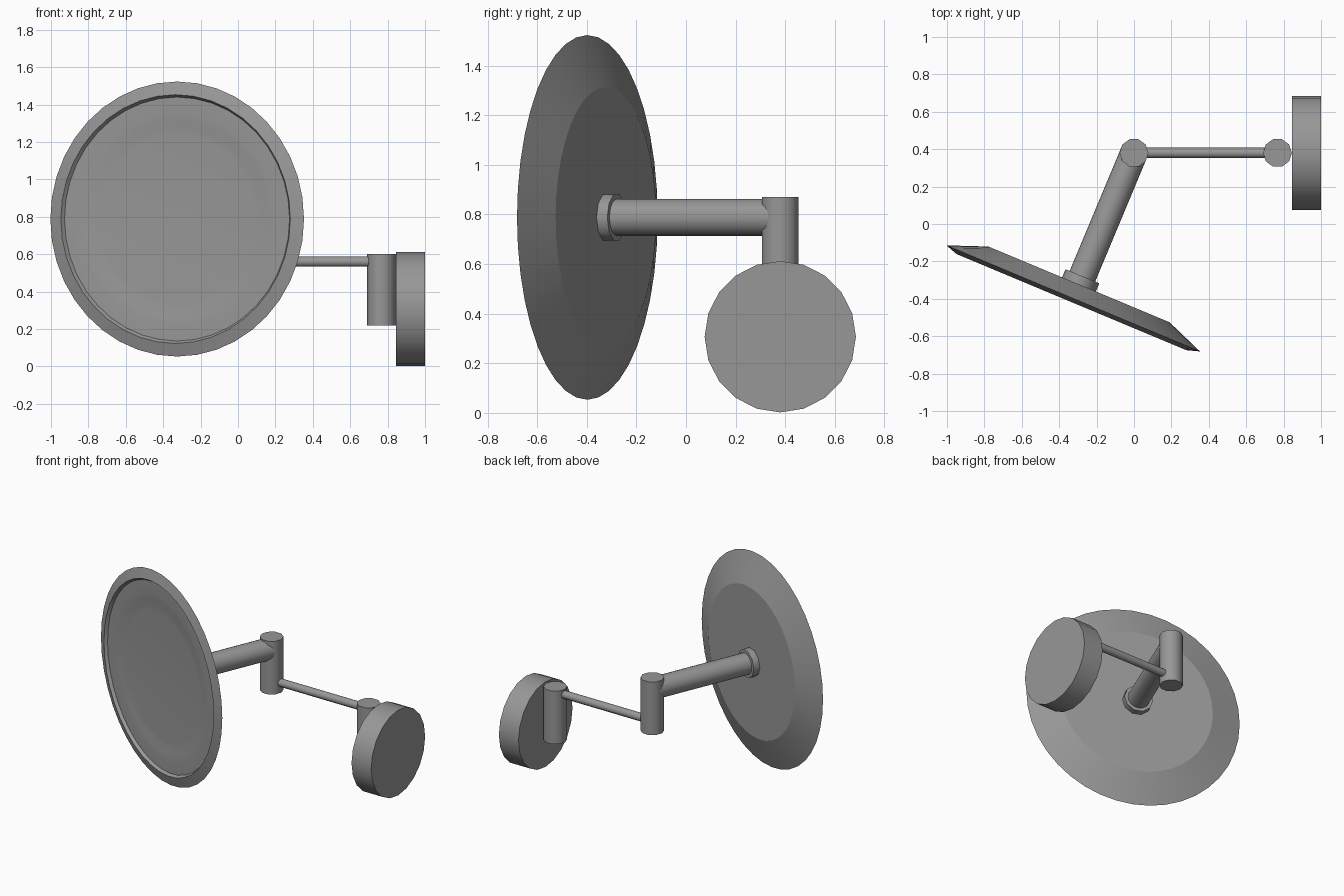
import bpy
import bmesh
from math import atan2, cos, sin, pi, radians
from mathutils import Matrix, Vector

cube = bpy.data.objects.get("Cube")
if cube:
    bpy.data.objects.remove(cube)

metal = bpy.data.materials.new("grey_metal")
metal.use_nodes = True
GREY = (0.31, 0.31, 0.31, 1)
metal.diffuse_color = GREY
metal.node_tree.nodes["Principled BSDF"].inputs["Base Color"].default_value = GREY


def lathe(name, profile, sides, origin, axis, smooth=40):
    """Turn (radius, distance) points around an axis, with flat end caps."""
    z = Vector(axis).normalized()
    y = Vector((0, 1, 0)) if abs(z.z) > 0.9 else Vector((0, 0, 1))
    x = y.cross(z)
    frame = Matrix((x, y, z)).transposed().to_4x4()
    bm = bmesh.new()
    rings = []
    for radius, distance in profile:
        turns = [2 * pi * i / sides for i in range(sides)]
        rings.append([bm.verts.new((radius * cos(t), radius * sin(t), distance)) for t in turns])
    for low, high in zip(rings, rings[1:]):
        for i in range(sides):
            j = (i + 1) % sides
            bm.faces.new((low[i], low[j], high[j], high[i]))
    bm.faces.new(rings[0][::-1])
    bm.faces.new(rings[-1])
    mesh = bpy.data.meshes.new(name)
    bm.to_mesh(mesh)
    bm.free()
    mesh.materials.append(metal)
    obj = bpy.data.objects.new(name, mesh)
    obj.matrix_world = Matrix.Translation(origin) @ frame
    bpy.context.collection.objects.link(obj)
    bpy.ops.object.select_all(action="DESELECT")
    obj.select_set(True)
    bpy.context.view_layer.objects.active = obj
    bpy.ops.object.shade_smooth_by_angle(angle=radians(smooth))
    return obj


def rod(name, radius, start, end, sides):
    axis = Vector(end) - Vector(start)
    return lathe(name, [(radius, 0), (radius, axis.length)], sides, start, axis)


ARM_Y = 0.38
POST_X = 0.767

# Wall mount, hinge posts and the thin lower arm
rod("wall_plate", 0.305, (0.845, ARM_Y, 0.307), (1, ARM_Y, 0.307), 20)
rod("wall_post", 0.077, (POST_X, ARM_Y, 0.22), (POST_X, ARM_Y, 0.6), 10)
rod("elbow_post", 0.077, (0, ARM_Y, 0.49), (0, ARM_Y, 0.87), 10)
rod("lower_arm", 0.028, (0, ARM_Y, 0.56), (POST_X, ARM_Y, 0.56), 10)

# Upper arm, collar and mirror share one swung axis
pivot = Vector((0, ARM_Y, 0.788))
aim = Vector((-0.386, -0.923, 0)).normalized()
rod("upper_arm", 0.074, pivot, pivot + aim * 0.74, 20)
rod("mirror_collar", 0.098, pivot + aim * 0.715, pivot + aim * 0.765, 10)

# Mirror: flat back, flared rim, shallow recess and stepped glass
mirror_profile = [
    (0.525, 0.762), (0.735, 0.843), (0.665, 0.865), (0.652, 0.845),
    (0.56, 0.845), (0.53, 0.842), (0.48, 0.836), (0.45, 0.834),
]
lathe("mirror_head", mirror_profile, 40, pivot, aim, 15)
